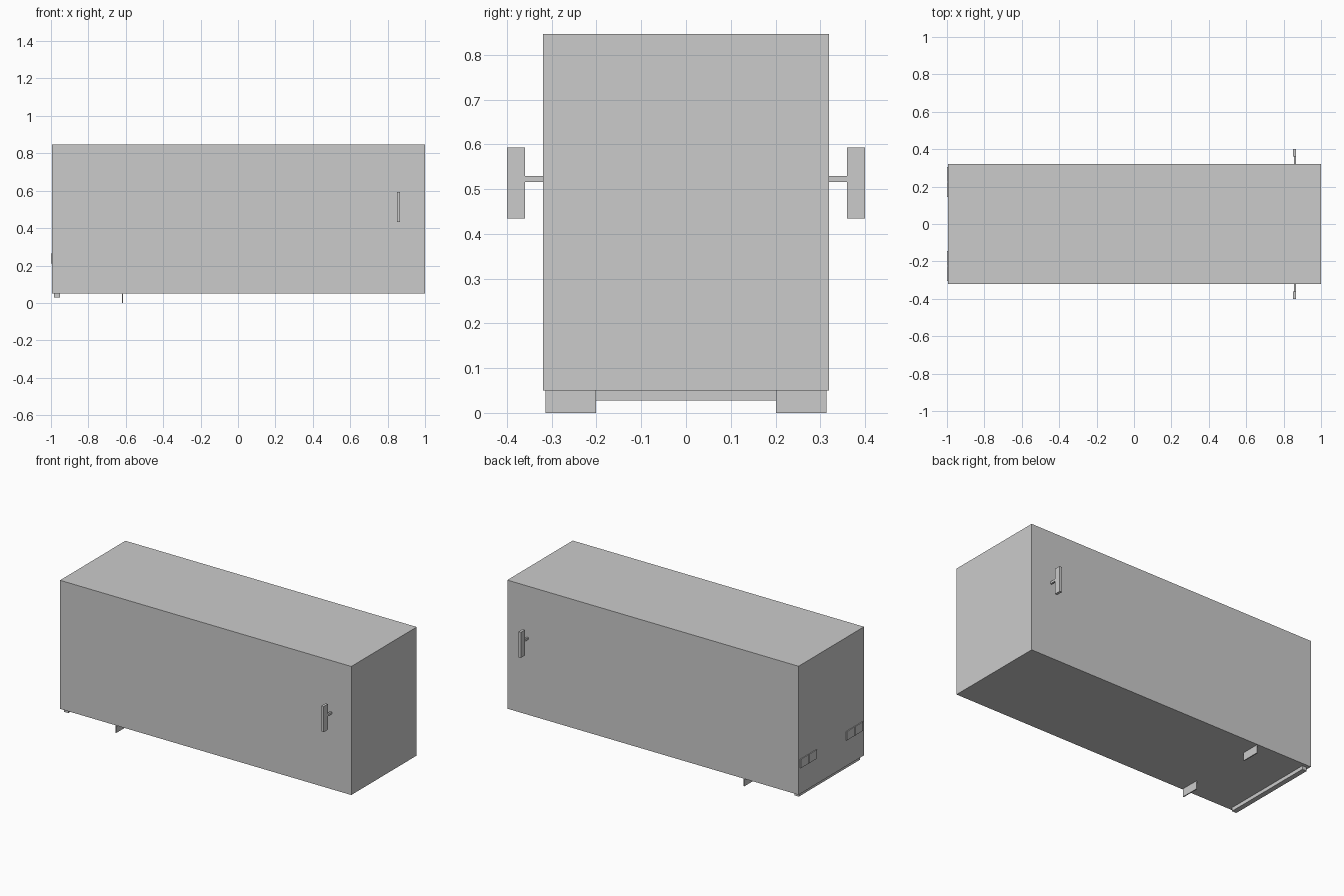
import bpy

if "Cube" in bpy.data.objects:
    bpy.data.objects.remove(bpy.data.objects["Cube"])


def box(name, x, y, z):
    """Axis-aligned box from (min, max) ranges."""
    lo, hi = zip(x, y, z)
    bpy.ops.mesh.primitive_cube_add(size=1, location=[(a + b) / 2 for a, b in zip(lo, hi)])
    ob = bpy.context.object
    ob.name = name
    for v in ob.data.vertices:
        v.co = [c * (b - a) for c, a, b in zip(v.co, lo, hi)]
    return ob


def pair(name, x, y, z):
    """The same box on both sides of the truck."""
    box(name + "_left", x, y, z)
    box(name + "_right", x, (-y[1], -y[0]), z)


# Main body and rear bumper
box("body", (-0.995, 1.0), (-0.32, 0.32), (0.05, 0.846))
box("rear_bumper", (-0.983, -0.952), (-0.30, 0.30), (0.028, 0.05))

# Side mirrors on short arms
pair("mirror", (0.851, 0.867), (0.36, 0.40), (0.434, 0.593))
pair("mirror_arm", (0.856, 0.867), (0.32, 0.36), (0.516, 0.529))

# Mud flaps under the body
pair("mud_flap", (-0.62, -0.614), (0.201, 0.314), (0.0, 0.05))

# Two tail lights per side
pair("inner_tail_light", (-1.0, -0.995), (0.145, 0.222), (0.21, 0.265))
pair("outer_tail_light", (-1.0, -0.995), (0.228, 0.305), (0.21, 0.265))
